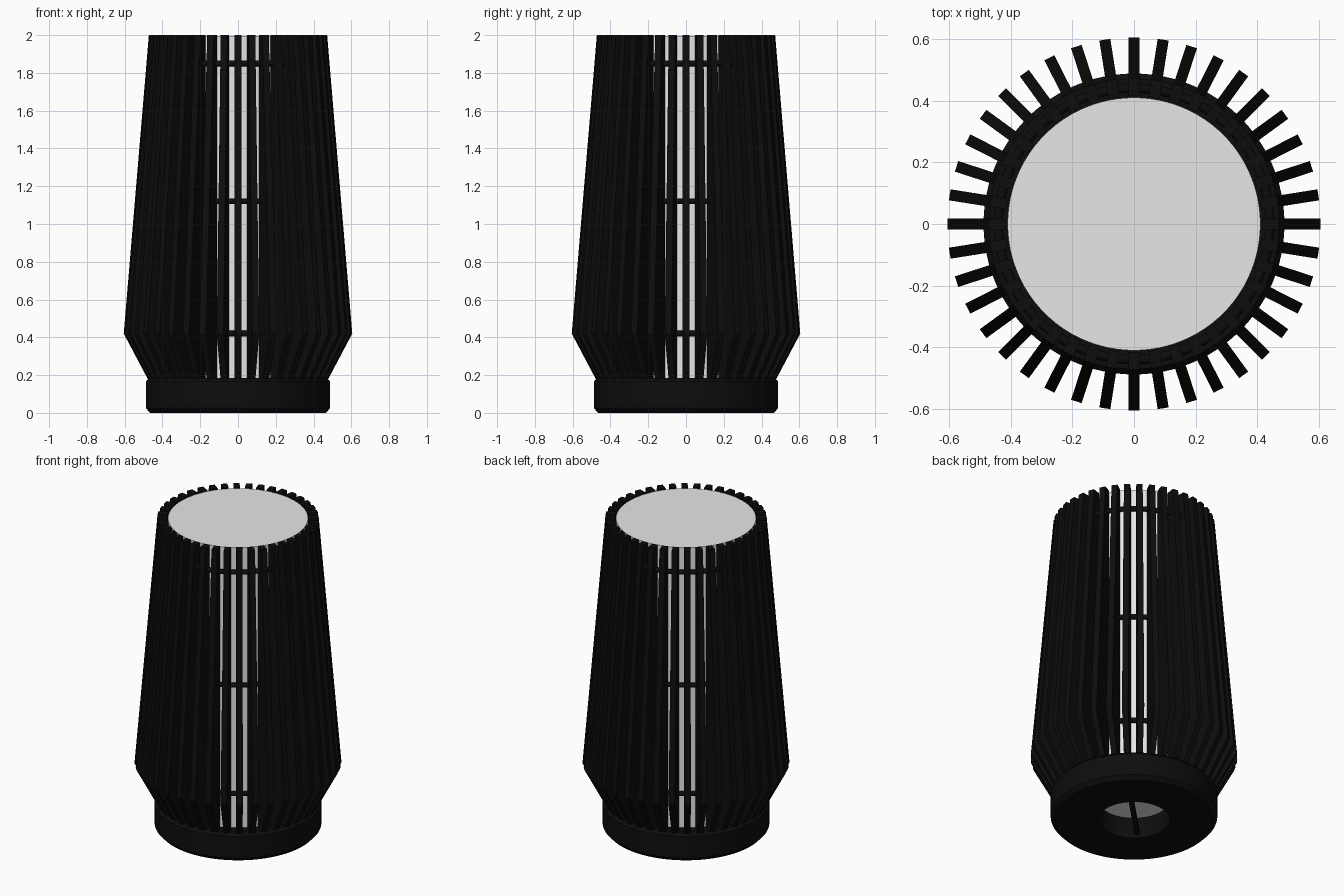
import bpy, bmesh, math
from mathutils import Matrix

cube = bpy.data.objects.get("Cube")
if cube:
    bpy.data.objects.remove(cube, do_unlink=True)


def material(name, value):
    m = bpy.data.materials.new(name)
    m.use_nodes = True
    color = (value, value, value, 1)
    m.diffuse_color = color
    m.node_tree.nodes["Principled BSDF"].inputs["Base Color"].default_value = color
    return m


black = material("matte black", 0.004)
pale = material("pale grey", 0.8)


def finish(bm, name, mat, smooth=True):
    bmesh.ops.recalc_face_normals(bm, faces=bm.faces)
    mesh = bpy.data.meshes.new(name)
    bm.to_mesh(mesh)
    bm.free()
    mesh.materials.append(mat)
    obj = bpy.data.objects.new(name, mesh)
    bpy.context.collection.objects.link(obj)
    if smooth:
        bpy.ops.object.select_all(action="DESELECT")
        obj.select_set(True)
        bpy.context.view_layer.objects.active = obj
        bpy.ops.object.shade_smooth_by_angle(angle=math.radians(30))
    return obj


def lathe(name, profile, mat, closed=True, steps=96):
    """Spin a radius/height profile around the z axis."""
    bm = bmesh.new()
    verts = [bm.verts.new((r, 0, z)) for r, z in profile]
    pairs = list(zip(verts, verts[1:]))
    if closed:
        pairs.append((verts[-1], verts[0]))
    edges = [bm.edges.new(p) for p in pairs]
    bmesh.ops.spin(bm, geom=verts + edges, axis=(0, 0, 1), cent=(0, 0, 0),
                   angle=math.tau, steps=steps, use_duplicate=False)
    bmesh.ops.remove_doubles(bm, verts=bm.verts, dist=0.0001)
    return finish(bm, name, mat)


# Chamfered base with a round opening underneath
lathe("base", [(0.21, 0), (0.465, 0), (0.488, 0.025), (0.488, 0.165),
               (0.47, 0.185), (0.21, 0.185)], black)

# Closed light diffuser
lathe("diffuser", [(0, 0.13), (0.205, 0.13), (0.205, 0.18), (0.41, 0.18),
                   (0.41, 1.995), (0, 1.995)], pale, closed=False)

# Narrow bar across the opening
bm = bmesh.new()
bmesh.ops.create_cube(bm, size=1, matrix=Matrix.Diagonal((0.42, 0.03, 0.02, 1)))
bmesh.ops.rotate(bm, verts=bm.verts, matrix=Matrix.Rotation(math.radians(45), 3, "Z"))
bmesh.ops.translate(bm, verts=bm.verts, vec=(0, 0, 0.03))
finish(bm, "opening_bar", black, smooth=False)

# Hoops threaded through the slats
for label, z in (("lower", 0.42), ("middle", 1.12), ("upper", 1.85)):
    ring = [(0.44 + 0.015 * math.cos(a), z + 0.015 * math.sin(a))
            for a in (math.tau * i / 12 for i in range(12))]
    lathe(label + "_hoop", ring, black)

# Radial slats: straight inside edge, flared outside edge
SLATS = 40
WIDTH = 0.036
outline = [(0.415, 0.18), (0.478, 0.18), (0.605, 0.42), (0.472, 2), (0.415, 2)]
bm = bmesh.new()
for i in range(SLATS):
    face = bm.faces.new([bm.verts.new((r, -WIDTH / 2, z)) for r, z in outline])
    out = bmesh.ops.extrude_face_region(bm, geom=[face], use_keep_orig=True)
    moved = [g for g in out["geom"] if isinstance(g, bmesh.types.BMVert)]
    bmesh.ops.translate(bm, verts=moved, vec=(0, WIDTH, 0))
    bmesh.ops.rotate(bm, verts=list(face.verts) + moved,
                     matrix=Matrix.Rotation(math.tau * i / SLATS, 3, "Z"))
finish(bm, "slats", black, smooth=False)
